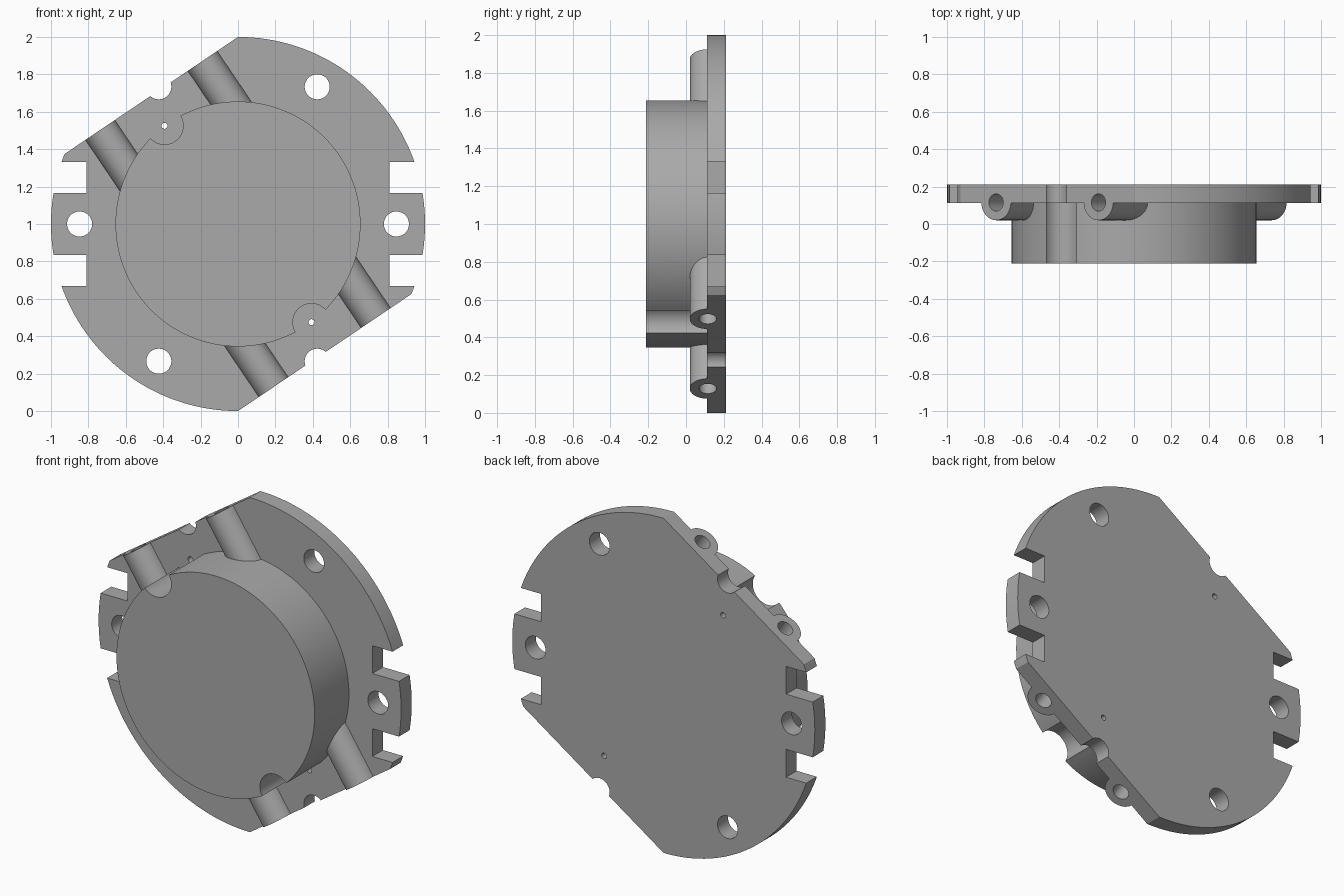
import bpy
from math import radians, cos, sin, pi
from mathutils import Matrix, Vector

cube = bpy.data.objects.get("Cube")
if cube:
    bpy.data.objects.remove(cube, do_unlink=True)

grey = bpy.data.materials.new("plain grey")
grey.use_nodes = True
colour = (0.40, 0.40, 0.40, 1)
grey.diffuse_color = colour
grey.node_tree.nodes["Principled BSDF"].inputs["Base Color"].default_value = colour

CENTRE = Vector((0, 0, 1))
TILT = Matrix.Rotation(radians(-34), 4, "Y")   # frame of the two straight sides
CHORD = cos(radians(34))
BACK, FACE, FRONT = 0.212, 0.112, -0.212


def disc(name, x, z, radius, y0, y1, sides=48):
    """Cylinder along y, placed relative to the centre."""
    bpy.ops.mesh.primitive_cylinder_add(
        vertices=sides, radius=radius, depth=y1 - y0,
        location=CENTRE + Vector((x, (y0 + y1) / 2, z)), rotation=(pi / 2, 0, 0))
    bpy.context.object.name = name
    return bpy.context.object


def rod(name, offset, radius):
    """Cylinder square to the straight sides, overlong at both ends."""
    bpy.ops.mesh.primitive_cylinder_add(vertices=48, radius=radius, depth=2.4)
    ob = bpy.context.object
    ob.name = name
    ob.matrix_world = (Matrix.Translation(CENTRE) @ TILT
                       @ Matrix.Translation((offset, 0.115, 0)))
    return ob


def box(name, location, size, frame=Matrix()):
    bpy.ops.mesh.primitive_cube_add(size=1)
    ob = bpy.context.object
    ob.name = name
    ob.matrix_world = (Matrix.Translation(CENTRE) @ frame
                       @ Matrix.Translation(location)
                       @ Matrix.Diagonal((*size, 1)))
    return ob


def combine(target, other, operation):
    bpy.context.view_layer.update()
    mod = target.modifiers.new("combine", "BOOLEAN")
    mod.operation, mod.solver, mod.object = operation, "EXACT", other
    bpy.context.view_layer.objects.active = target
    bpy.ops.object.modifier_apply(modifier=mod.name)
    bpy.data.objects.remove(other, do_unlink=True)


# Drum with two round pockets in its rim
drum = disc("drum", 0, 0, 0.655, FRONT, 0.16, 128)
for s in (-1, 1):
    combine(drum, disc("pocket", 0.393 * s, -0.525 * s, 0.1, -0.4, 0.4), "DIFFERENCE")

# Base plate, drum and two long tubes as one body
body = disc("mounting_plate", 0, 0, 1, FACE, BACK, 160)
combine(body, drum, "UNION")
for s in (-1, 1):
    combine(body, rod("tube", 0.33 * s, 0.095), "UNION")

# Straight sides, tube bores and edge slots
for s in (-1, 1):
    combine(body, box("side_cut", (0, 0, s * (CHORD + 0.5)), (3, 1, 1), TILT), "DIFFERENCE")
    combine(body, rod("bore", 0.33 * s, 0.046), "DIFFERENCE")
    for side in (-1, 1):
        combine(body, box("slot", (side * 1.01, 0.16, s * 0.248), (0.4, 0.4, 0.166)),
                "DIFFERENCE")

# Ring of bolt holes and two pin holes
for i in range(6):
    a = i * pi / 3
    combine(body, disc("bolt_hole", 0.847 * cos(a), 0.847 * sin(a), 0.067, -0.4, 0.4),
            "DIFFERENCE")
for s in (-1, 1):
    combine(body, disc("pin_hole", 0.393 * s, -0.525 * s, 0.016, -0.4, 0.4, 24), "DIFFERENCE")

body.data.materials.clear()
body.data.materials.append(grey)
for face in body.data.polygons:
    face.material_index = 0
bpy.ops.object.select_all(action="DESELECT")
body.select_set(True)
bpy.context.view_layer.objects.active = body
bpy.ops.object.shade_smooth_by_angle(angle=radians(30))
